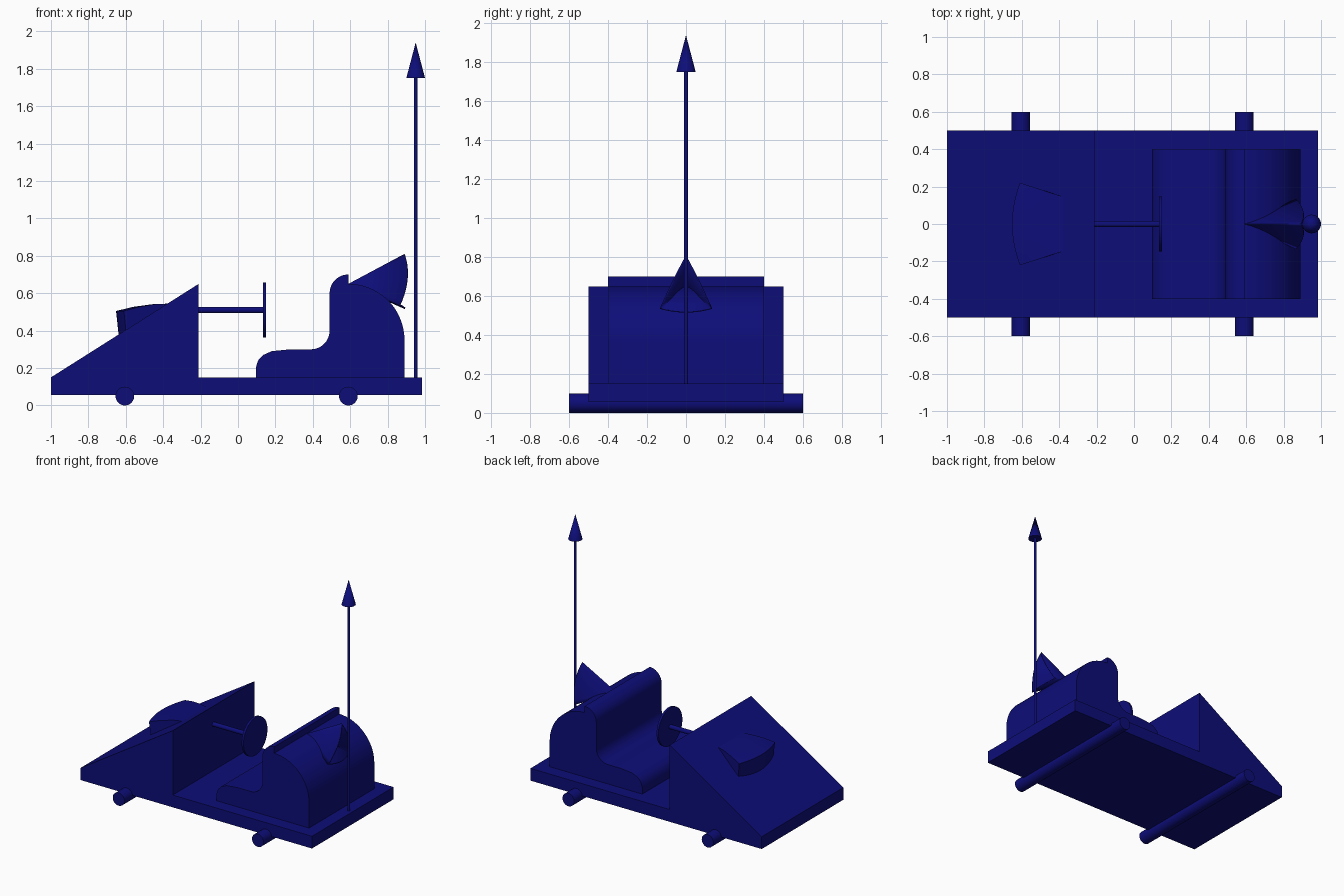
import bpy, bmesh, math
from mathutils import Vector

cube = bpy.data.objects.get("Cube")
if cube:
    bpy.data.objects.remove(cube, do_unlink=True)

navy = bpy.data.materials.new("navy_blue")
navy.use_nodes = True
color = (0.004, 0.004, 0.19, 1)
navy.diffuse_color = color
navy.node_tree.nodes["Principled BSDF"].inputs["Base Color"].default_value = color


def finish(name, bm, smooth=True):
    bmesh.ops.recalc_face_normals(bm, faces=bm.faces)
    mesh = bpy.data.meshes.new(name)
    bm.to_mesh(mesh)
    bm.free()
    mesh.materials.append(navy)
    obj = bpy.data.objects.new(name, mesh)
    bpy.context.collection.objects.link(obj)
    if smooth:
        bpy.ops.object.select_all(action="DESELECT")
        obj.select_set(True)
        bpy.context.view_layer.objects.active = obj
        bpy.ops.object.shade_smooth_by_angle(angle=math.radians(30))
    return obj


def extrude_profile(name, profile, half_width):
    """Side profile in x and z, extruded across the width."""
    bm = bmesh.new()
    face = bm.faces.new([bm.verts.new((x, -half_width, z)) for x, z in profile])
    result = bmesh.ops.extrude_face_region(bm, geom=[face])
    verts = [g for g in result["geom"] if isinstance(g, bmesh.types.BMVert)]
    bmesh.ops.translate(bm, verts=verts, vec=(0, 2 * half_width, 0))
    return finish(name, bm)


def rod(name, start, end, r1, r2=None, segments=32):
    """Cylinder or cone between two points."""
    start, end = Vector(start), Vector(end)
    axis = end - start
    bm = bmesh.new()
    bmesh.ops.create_cone(bm, cap_ends=True, segments=segments, radius1=r1,
                          radius2=r1 if r2 is None else r2, depth=axis.length)
    turn = Vector((0, 0, 1)).rotation_difference(axis).to_matrix()
    bmesh.ops.rotate(bm, verts=bm.verts, matrix=turn)
    bmesh.ops.translate(bm, verts=bm.verts, vec=(start + end) / 2)
    return finish(name, bm)


def arc(cx, cz, r, a0, a1, steps=12):
    angles = [math.radians(a0 + (a1 - a0) * i / steps) for i in range(steps + 1)]
    return [(cx + r * math.cos(a), cz + r * math.sin(a)) for a in angles]


# Chassis, wedge hood and axles
extrude_profile("chassis", [(-1, 0.055), (0.985, 0.055), (0.985, 0.15), (-1, 0.15)], 0.5)
extrude_profile("hood", [(-1, 0.15), (-0.21, 0.15), (-0.21, 0.65)], 0.5)
for name, x in (("front_axle", -0.605), ("rear_axle", 0.59)):
    rod(name, (x, -0.6, 0.05), (x, 0.6, 0.05), 0.05)

# Seat with rounded cushion, backrest and rear shell
cushion = [(0.095, 0.15), (0.095, 0.2), (0.107, 0.24), (0.135, 0.27),
           (0.18, 0.29), (0.28, 0.3)]
seat = (cushion + arc(0.39, 0.4, 0.1, -90, 0) + arc(0.59, 0.6, 0.1, 180, 90)
        + arc(0.59, 0.35, 0.3, 90, 0, 18) + [(0.89, 0.15)])
extrude_profile("seat", seat, 0.4)

# Steering
rod("steering_column", (-0.22, 0, 0.51), (0.14, 0, 0.51), 0.017)
rod("steering_wheel", (0.134, 0, 0.51), (0.15, 0, 0.51), 0.147, segments=48)

# Antenna
rod("antenna_pole", (0.95, 0, 0.1), (0.95, 0, 1.76), 0.01, segments=16)
rod("antenna_tip", (0.95, 0, 1.75), (0.95, 0, 1.94), 0.05, 0)

# Hood scoop: crowned top narrowing backwards, bowed front wall
bm = bmesh.new()
rows = []
for x, width, bow, z in ((-0.59, 0.21, 0.04, 0.3), (-0.61, 0.22, 0.042, 0.505),
                         (-0.53, 0.195, 0.03, 0.527), (-0.44, 0.165, 0.01, 0.542),
                         (-0.34, 0.135, 0, 0.545), (-0.32, 0.13, 0, 0.3)):
    ts = [i / 6 - 1 for i in range(13)]
    rows.append([bm.verts.new((x - bow * (1 - t * t), width * t, z)) for t in ts])
for a, b in zip(rows, rows[1:] + rows[:1]):
    for i in range(12):
        bm.faces.new((a[i], a[i + 1], b[i + 1], b[i]))
for side in (0, -1):
    bm.faces.new([row[side] for row in rows])
finish("hood_scoop", bm)

# Hollow three-sided exhaust flare, its rim bowed outwards
bm = bmesh.new()
apex = bm.verts.new((0.59, 0, 0.65))
corners = [Vector((0.89, 0, 0.81)), Vector((0.865, 0.135, 0.535)),
           Vector((0.865, -0.135, 0.535))]
bows = [Vector((0.028, 0, 0.008)), Vector((0.027, 0, -0.02)), Vector((0.028, 0, 0.008))]
rim = []
for k in range(3):
    for i in range(10):
        t = i / 10
        point = corners[k].lerp(corners[(k + 1) % 3], t) + bows[k] * 4 * t * (1 - t)
        rim.append(bm.verts.new(point))
for i in range(len(rim)):
    bm.faces.new((apex, rim[i], rim[(i + 1) % len(rim)]))
flare = finish("exhaust_flare", bm)
shell = flare.modifiers.new("thickness", "SOLIDIFY")
shell.thickness = 0.008
shell.offset = -1
